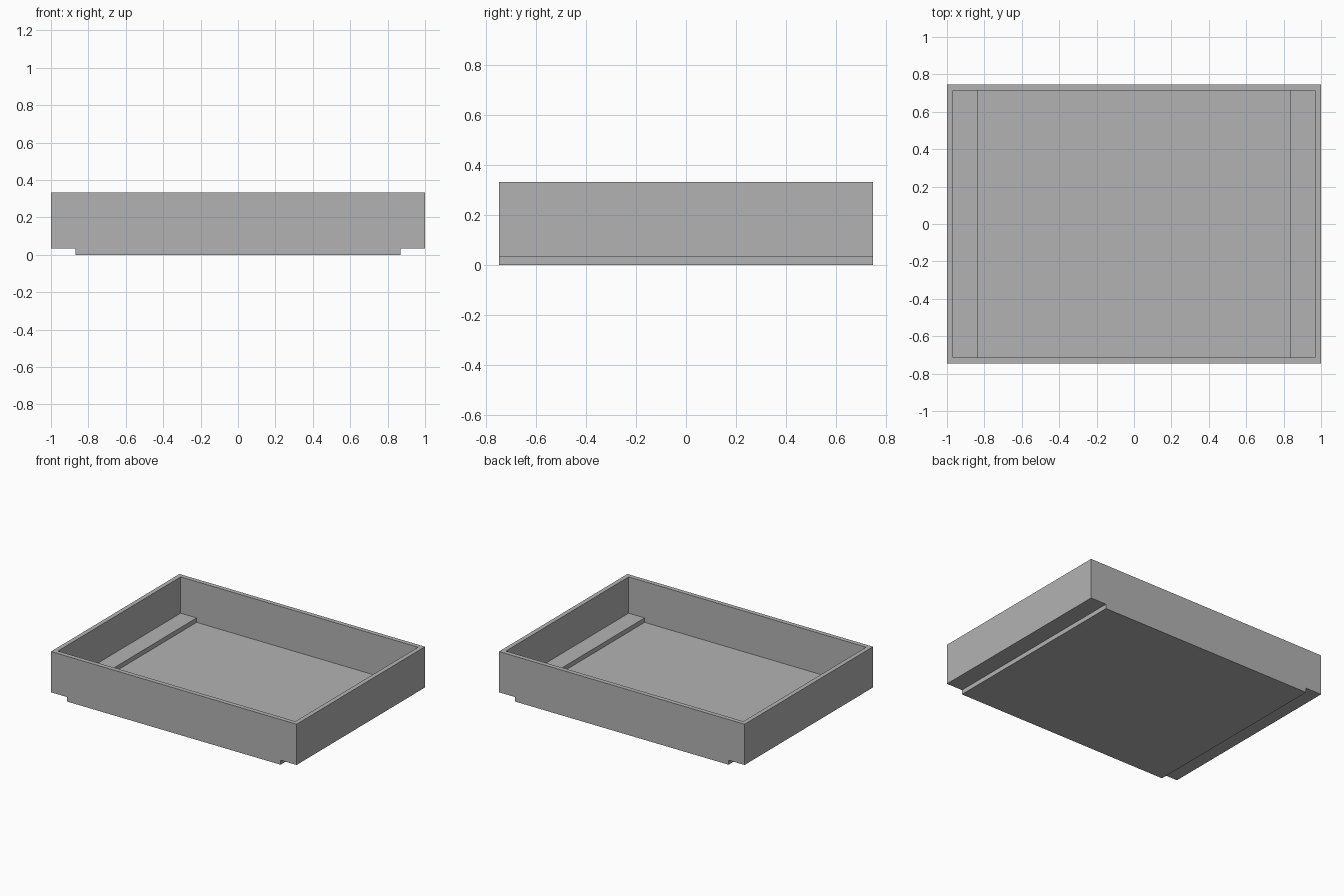
import bpy
import bmesh

cube = bpy.data.objects.get("Cube")
if cube:
    bpy.data.objects.remove(cube, do_unlink=True)

WALL = 0.033
HALF_X, HALF_Y, TOP = 1.0, 0.747, 0.333
FOOT_X = 0.87      # half width of the lowered base

grey = bpy.data.materials.new("light grey")
grey.use_nodes = True
colour = (0.45, 0.45, 0.45, 1)
grey.diffuse_color = colour
grey.node_tree.nodes["Principled BSDF"].inputs["Base Color"].default_value = colour


def stepped_prism(bm, half_x, half_y, foot_x, bottom, step, top):
    """Extrude a mirrored stepped cross-section along y."""
    right = [(foot_x, bottom), (foot_x, step), (half_x, step), (half_x, top)]
    outline = right + [(-x, z) for x, z in reversed(right)]
    face = bm.faces.new([bm.verts.new((x, -half_y, z)) for x, z in outline])
    result = bmesh.ops.extrude_face_region(bm, geom=[face])
    moved = [v for v in result["geom"] if isinstance(v, bmesh.types.BMVert)]
    bmesh.ops.translate(bm, verts=moved, vec=(0, 2 * half_y, 0))
    bmesh.ops.recalc_face_normals(bm, faces=bm.faces)


def make_solid(name, *sizes):
    mesh = bpy.data.meshes.new(name)
    bm = bmesh.new()
    stepped_prism(bm, *sizes)
    bm.to_mesh(mesh)
    bm.free()
    mesh.materials.append(grey)
    obj = bpy.data.objects.new(name, mesh)
    bpy.context.collection.objects.link(obj)
    return obj


# Outer tray body with a lowered base
tray = make_solid("tray", HALF_X, HALF_Y, FOOT_X, 0, WALL, TOP)

# Matching cavity, open above the rim
cavity = make_solid("cavity_cutter", HALF_X - WALL, HALF_Y - WALL,
                    FOOT_X - WALL, WALL, 2 * WALL, TOP + 0.1)
cavity.hide_render = True
cavity.hide_viewport = True

hollow = tray.modifiers.new("hollow", 'BOOLEAN')
hollow.operation = 'DIFFERENCE'
hollow.solver = 'EXACT'
hollow.object = cavity
